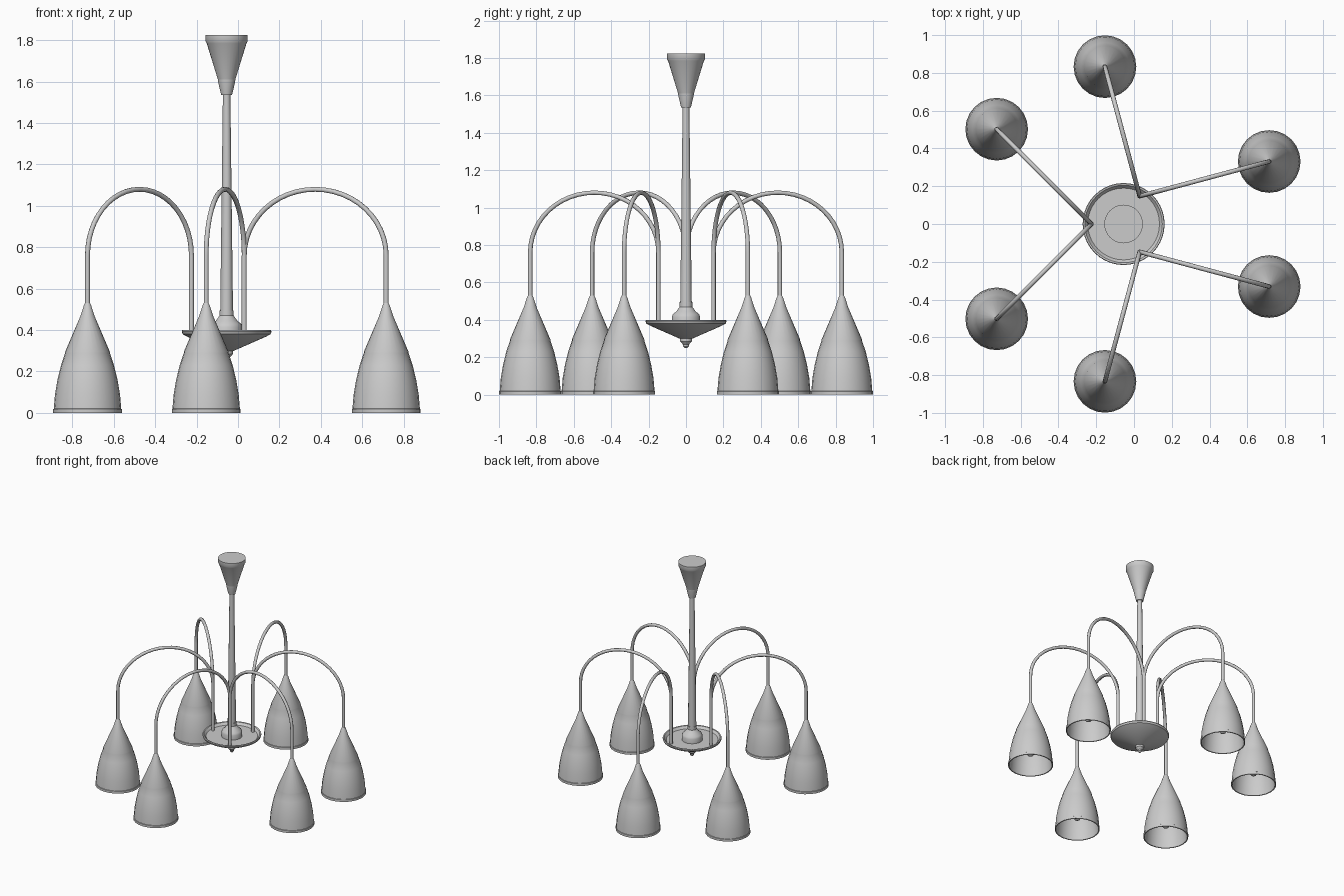
import bpy, bmesh, math
from mathutils import Vector

if "Cube" in bpy.data.objects:
    bpy.data.objects.remove(bpy.data.objects["Cube"])

CX = -0.055                      # column axis
ARM_ROOT, ARM_SPAN = 0.17, 0.71  # root distance from axis, horizontal reach


def lathe(name, profile, loc=(0, 0), sides=32, angle=35):
    """Revolve (radius, z) points about a vertical axis; radius 0 makes a pole."""
    bm = bmesh.new()
    rings = []
    for r, z in profile:
        if r == 0:
            rings.append([bm.verts.new((0, 0, z))] * sides)
        else:
            rings.append([bm.verts.new((r * math.cos(2 * math.pi * i / sides),
                                        r * math.sin(2 * math.pi * i / sides), z))
                          for i in range(sides)])
    for a, b in zip(rings, rings[1:]):
        for i in range(sides):
            j = (i + 1) % sides
            bm.faces.new(list(dict.fromkeys((a[i], a[j], b[j], b[i]))))
    bmesh.ops.recalc_face_normals(bm, faces=bm.faces)
    return finish(name, bm, (loc[0], loc[1], 0), angle)


def finish(name, bm, loc, angle):
    me = bpy.data.meshes.new(name)
    bm.to_mesh(me)
    bm.free()
    ob = bpy.data.objects.new(name, me)
    ob.location = loc
    bpy.context.collection.objects.link(ob)
    bpy.ops.object.select_all(action='DESELECT')
    ob.select_set(True)
    bpy.context.view_layer.objects.active = ob
    bpy.ops.object.shade_smooth_by_angle(angle=math.radians(angle))
    return ob


def arm(name, start, direction, radius=0.012, sides=10):
    """Tube rising from the dish, arching over and dropping into a shade."""
    h, z0, rise = ARM_SPAN / 2, 0.76, 0.32
    path = [(0, 0.375)]
    for k in range(25):
        t = math.pi * (1 - k / 24)
        path.append((h + h * math.cos(t), z0 + rise * math.sin(t)))
    path.append((ARM_SPAN, 0.48))
    side = Vector((-direction.y, direction.x, 0))
    pts = [start + direction * u + Vector((0, 0, z)) for u, z in path]
    bm = bmesh.new()
    rings = []
    for i, p in enumerate(pts):
        tangent = (pts[min(i + 1, len(pts) - 1)] - pts[max(i - 1, 0)]).normalized()
        if i in (0, 1):
            tangent = Vector((0, 0, 1))
        elif i >= len(pts) - 2:
            tangent = Vector((0, 0, -1))
        up = tangent.cross(side)
        rings.append([bm.verts.new(p + radius * (side * math.cos(2 * math.pi * k / sides)
                                                 + up * math.sin(2 * math.pi * k / sides)))
                      for k in range(sides)])
    for a, b in zip(rings, rings[1:]):
        for k in range(sides):
            j = (k + 1) % sides
            bm.faces.new((a[k], a[j], b[j], b[k]))
    bm.faces.new(rings[0])
    bm.faces.new(rings[-1])
    bmesh.ops.recalc_face_normals(bm, faces=bm.faces)
    finish(name, bm, (0, 0, 0), 50)


# Ceiling canopy with its small collar
lathe("ceiling_canopy", [(0, 1.825), (0.102, 1.825), (0.102, 1.795), (0.096, 1.785),
                         (0.042, 1.61), (0, 1.61)], (CX, 0))
lathe("canopy_collar", [(0, 1.612), (0.042, 1.61), (0.041, 1.598), (0.026, 1.535),
                        (0, 1.535)], (CX, 0))
# Tapered stem
lathe("stem", [(0, 1.54), (0.018, 1.54), (0.031, 0.48), (0, 0.48)], (CX, 0), 12)
# Bell fitting at the foot of the stem
lathe("stem_bell", [(0, 0.495), (0.034, 0.495), (0.034, 0.47), (0.052, 0.445),
                    (0.07, 0.43), (0.076, 0.415), (0.076, 0.375), (0, 0.375)], (CX, 0))
# Shallow dish and finial
lathe("dish", [(0, 0.38), (0.19, 0.38), (0.205, 0.398), (0.214, 0.4), (0.217, 0.393),
               (0.212, 0.38), (0.19, 0.368), (0.035, 0.3), (0, 0.3)], (CX, 0), 40)
lathe("finial", [(0, 0.305), (0.032, 0.303), (0.031, 0.285), (0.016, 0.268),
                 (0.015, 0.258), (0.008, 0.25), (0, 0.248)], (CX, 0), 24)

# Shade shell: outside top to bottom, then back up the inside
outer = [(0.012, 0.53), (0.018, 0.518), (0.034, 0.468), (0.108, 0.295), (0.108, 0.289),
         (0.128, 0.23), (0.145, 0.16), (0.157, 0.09), (0.163, 0.02), (0.166, 0.018),
         (0.166, 0.0)]
inner = [(0.158, 0.0), (0.152, 0.09), (0.14, 0.16), (0.123, 0.23), (0.102, 0.292),
         (0.028, 0.465), (0, 0.468)]
bulb = [(0, 0.468), (0.022, 0.465), (0.024, 0.25), (0.036, 0.2), (0.038, 0.15),
        (0.033, 0.11), (0.02, 0.085), (0, 0.075)]

# Three pairs of arms, each pair sharing a root on the dish
n = 0
for root_angle in (60, 180, 300):
    a = math.radians(root_angle)
    start = Vector((CX + ARM_ROOT * math.cos(a), ARM_ROOT * math.sin(a), 0))
    for spread in (-45, 45):
        n += 1
        b = math.radians(root_angle + spread)
        d = Vector((math.cos(b), math.sin(b), 0))
        end = start + d * ARM_SPAN
        arm(f"arm_{n}", start, d)
        lathe(f"lamp_shade_{n}", [(0, 0.53)] + outer + inner, end.xy, 24)
        lathe(f"bulb_{n}", bulb, end.xy, 16, 50)
